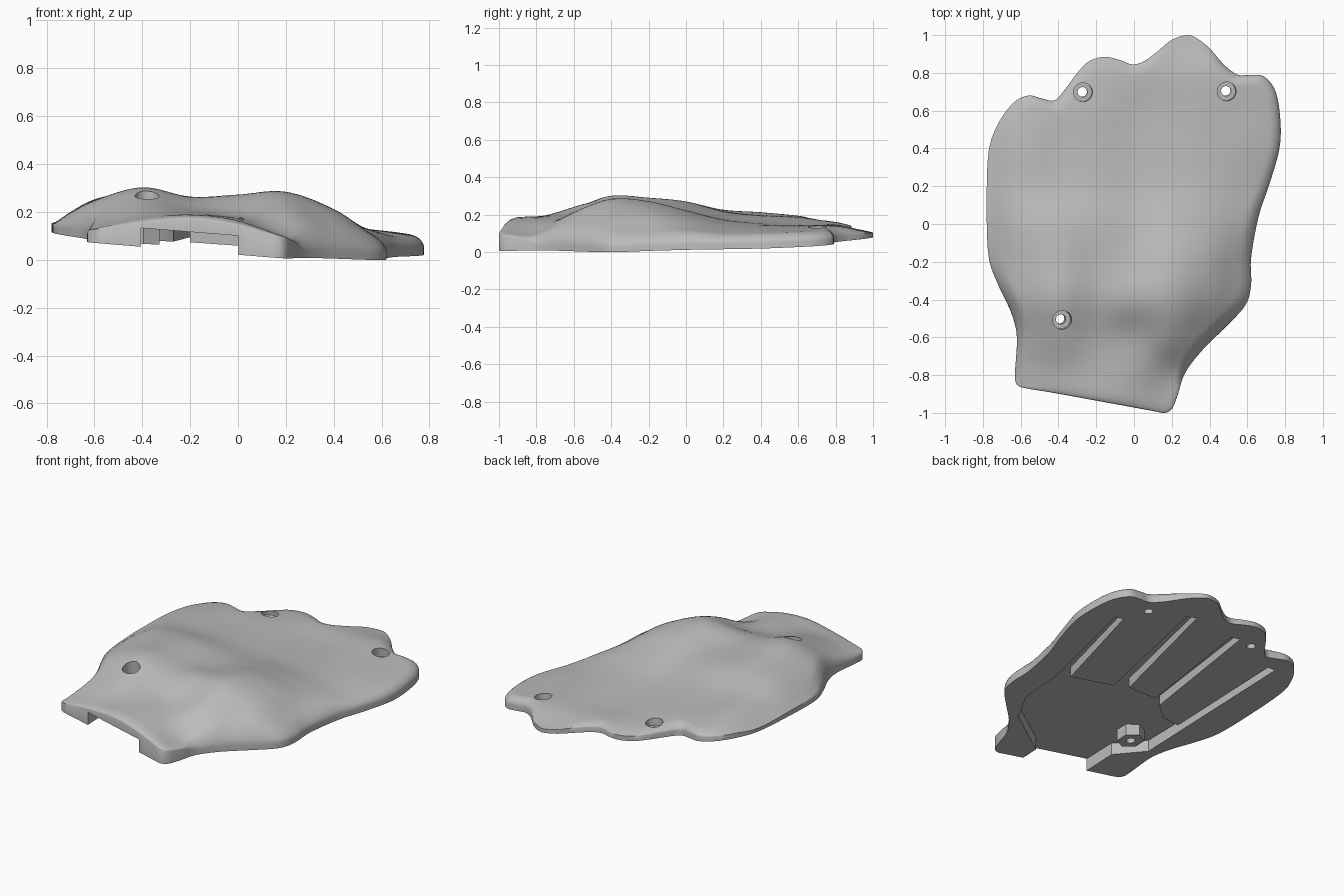
import bpy, bmesh, math
from mathutils import Vector

old = bpy.data.objects.get("Cube")
if old:
    bpy.data.objects.remove(old, do_unlink=True)

grey = bpy.data.materials.new("plain_grey")
grey.use_nodes = True
colour = (0.5, 0.5, 0.5, 1)
grey.diffuse_color = colour
grey.node_tree.nodes["Principled BSDF"].inputs["Base Color"].default_value = colour

# Edge of the shell seen from above, anticlockwise from the wrist corner
OUTLINE = [(.1, -.99), (.16, -1), (.2, -.98), (.23, -.91), (.27, -.79), (.36, -.67),
           (.48, -.55), (.59, -.43), (.62, -.32), (.62, -.18), (.66, .04), (.72, .22),
           (.77, .4), (.775, .55), (.75, .7), (.69, .78), (.62, .79), (.55, .79),
           (.48, .84), (.4, .93), (.33, .985), (.28, 1), (.2, .975), (.12, .91),
           (.05, .86), (-.01, .845), (-.08, .87), (-.16, .885), (-.24, .86), (-.3, .8),
           (-.36, .72), (-.42, .655), (-.49, .665), (-.56, .68), (-.64, .64), (-.72, .53),
           (-.77, .38), (-.78, .1), (-.77, -.17), (-.72, -.32), (-.65, -.47), (-.62, -.6),
           (-.63, -.79), (-.62, -.85), (-.57, -.87), (-.45, -.89), (-.2, -.935)]

# Heights in hundredths: rows run wrist to fingertips, columns run across the hand
HEIGHTS = [(12, 14, 17, 19, 16, 10, 6, 4, 3),
           (12, 14, 18, 19, 17, 10, 6, 4, 3),
           (13, 18, 24, 21, 19, 21, 12, 5, 3),
           (15, 24, 30, 26, 27, 28, 20, 8, 4),
           (15, 25, 29, 26, 25, 27, 21, 9, 5),
           (15, 25, 27, 25, 22, 22, 18, 11, 6),
           (15, 22, 22, 21, 18, 17, 15, 11, 7),
           (15, 21, 20, 19, 16, 15, 14, 12, 9),
           (15, 19, 19, 18, 15, 14, 14, 12, 10),
           (14, 16, 16, 16, 15, 14, 14, 12, 10),
           (13, 13, 13, 13, 12, 11, 10, 9, 8)]
STEP = 0.2
RIM = 0.03
ROUND = 0.07


def base(x, y):
    """Tilted flat underside."""
    return 0.06 - 0.075 * x + 0.04 * y


def pocket_ceiling(x, y):
    return base(x, y) + 0.06 - 0.02 * y


def spline(a, b, c, d, t):
    return b + t / 2 * (c - a + t * (2 * a - 5 * b + 4 * c - d + t * (3 * (b - c) + d - a)))


def sample(values, pos):
    """Smooth lookup in a list at a fractional index."""
    last = len(values) - 1
    i = max(0, min(last - 1, int(pos)))
    pick = [values[max(0, min(last, i + k))] for k in (-1, 0, 1, 2)]
    return spline(*pick, max(0, min(1, pos - i)))


def top(x, y):
    column = (x + 0.8) / STEP
    return sample([sample(row, column) for row in HEIGHTS], (y + 1) / STEP) / 100


def shell_height(x, y, inset):
    """Top surface, rounded over near the edge."""
    low = base(x, y)
    full = max(0.02, top(x, y) - low)
    front = max(0, min(1, (-0.8 - y) / 0.06))
    rim = min(full * 0.9, RIM + front * max(0, 0.85 * full - RIM))
    k = min(1, inset / ROUND)
    return low + rim + (full - rim) * math.sqrt(1 - (1 - k) ** 2)


def finish(name, bm):
    bmesh.ops.recalc_face_normals(bm, faces=bm.faces[:])
    mesh = bpy.data.meshes.new(name)
    bm.to_mesh(mesh)
    bm.free()
    mesh.materials.append(grey)
    obj = bpy.data.objects.new(name, mesh)
    bpy.context.collection.objects.link(obj)
    return obj


def prism(name, points, bottom, ceiling):
    """Solid between two height functions over a plan polygon."""
    bm = bmesh.new()
    lower = [bm.verts.new((x, y, bottom(x, y))) for x, y in points]
    upper = [bm.verts.new((x, y, ceiling(x, y))) for x, y in points]
    bm.faces.new(lower)
    bm.faces.new(upper)
    for i in range(len(points)):
        bm.faces.new((lower[i - 1], lower[i], upper[i], upper[i - 1]))
    return finish(name, bm)


def combine(target, tool, operation):
    tool.hide_render = True
    mod = target.modifiers.new("cut", 'BOOLEAN')
    mod.operation = operation
    mod.solver = 'EXACT'
    mod.object = tool
    bpy.ops.object.select_all(action='DESELECT')
    bpy.context.view_layer.objects.active = target
    target.select_set(True)
    bpy.ops.object.modifier_apply(modifier=mod.name)
    bpy.data.objects.remove(tool, do_unlink=True)


# Palm shell: rings shrinking from the edge to the middle
edge = []
n = len(OUTLINE)
for i in range(n):
    four = [Vector(OUTLINE[(i + k) % n]) for k in (-1, 0, 1, 2)]
    edge += [spline(*four, s / 5) for s in range(5)]
scales = [1, .998, .993, .985, .975, .96, .945, .93, .91] + [.88 - .035 * i for i in range(25)]

bm = bmesh.new()
rings = [[bm.verts.new((p.x, p.y, base(p.x, p.y))) for p in edge]]
bm.faces.new(rings[0])
for s in scales:
    rings.append([bm.verts.new((p.x * s, p.y * s,
                                shell_height(p.x * s, p.y * s, (1 - s) * p.length)))
                  for p in edge])
for outer, inner in zip(rings, rings[1:]):
    for i in range(len(edge)):
        bm.faces.new((outer[i - 1], outer[i], inner[i], inner[i - 1]))
middle = bm.verts.new((0, 0, top(0, 0)))
for i in range(len(edge)):
    bm.faces.new((rings[-1][i - 1], rings[-1][i], middle))
shell = finish("palm_shell", bm)

# Underside pocket, open at the wrist, with four narrow finger channels
POCKET = [(-.405, -1.1), (-.405, -.68), (-.56, -.54), (-.57, .56), (-.515, .56),
          (-.51, -.22), (-.38, -.2), (-.27, -.1), (-.17, .73), (-.11, .72), (-.2, -.05),
          (.01, -.03), (.2, .79), (.26, .77), (.1, -.06), (.375, -.11), (.55, .565),
          (.605, .55), (.45, -.15), (.44, -.42), (.33, -.62), (0, -.86), (0, -1.1)]
pocket = prism("pocket_cutter", POCKET, lambda x, y: -0.3, pocket_ceiling)
combine(shell, pocket, 'DIFFERENCE')

# Six-sided boss under the wrist screw
BOSS = (-.395, -.5)
hexagon = [(BOSS[0] + 0.078 * math.cos(math.tau * (i + .5) / 6),
            BOSS[1] + 0.078 * math.sin(math.tau * (i + .5) / 6)) for i in range(6)]
boss = prism("screw_boss", hexagon, base, lambda x, y: base(x, y) + 0.1)
combine(shell, boss, 'UNION')

# Counterbored screw holes, square to the tilted underside
axis = Vector((0.075, -0.04, 1)).normalized()
turn = Vector((0, 0, 1)).rotation_difference(axis).to_matrix().to_4x4()


def drill(x, y, radius, start, end):
    bm = bmesh.new()
    bmesh.ops.create_cone(bm, cap_ends=True, segments=32, radius1=radius,
                          radius2=radius, depth=end - start)
    bmesh.ops.transform(bm, matrix=turn, verts=bm.verts)
    foot = Vector((x, y, base(x, y)))
    bmesh.ops.translate(bm, vec=foot + axis * (start + end) / 2, verts=bm.verts)
    combine(shell, finish("drill", bm), 'DIFFERENCE')


for x, y, seat in ((-.275, .7, .03), (.485, .705, .03), (BOSS[0], BOSS[1], .1)):
    drill(x, y, 0.026, -0.1, 0.4)
    drill(x, y, 0.05, seat, 0.5)

bpy.ops.object.select_all(action='DESELECT')
shell.select_set(True)
bpy.context.view_layer.objects.active = shell
bpy.ops.object.shade_smooth_by_angle(angle=math.radians(35))
